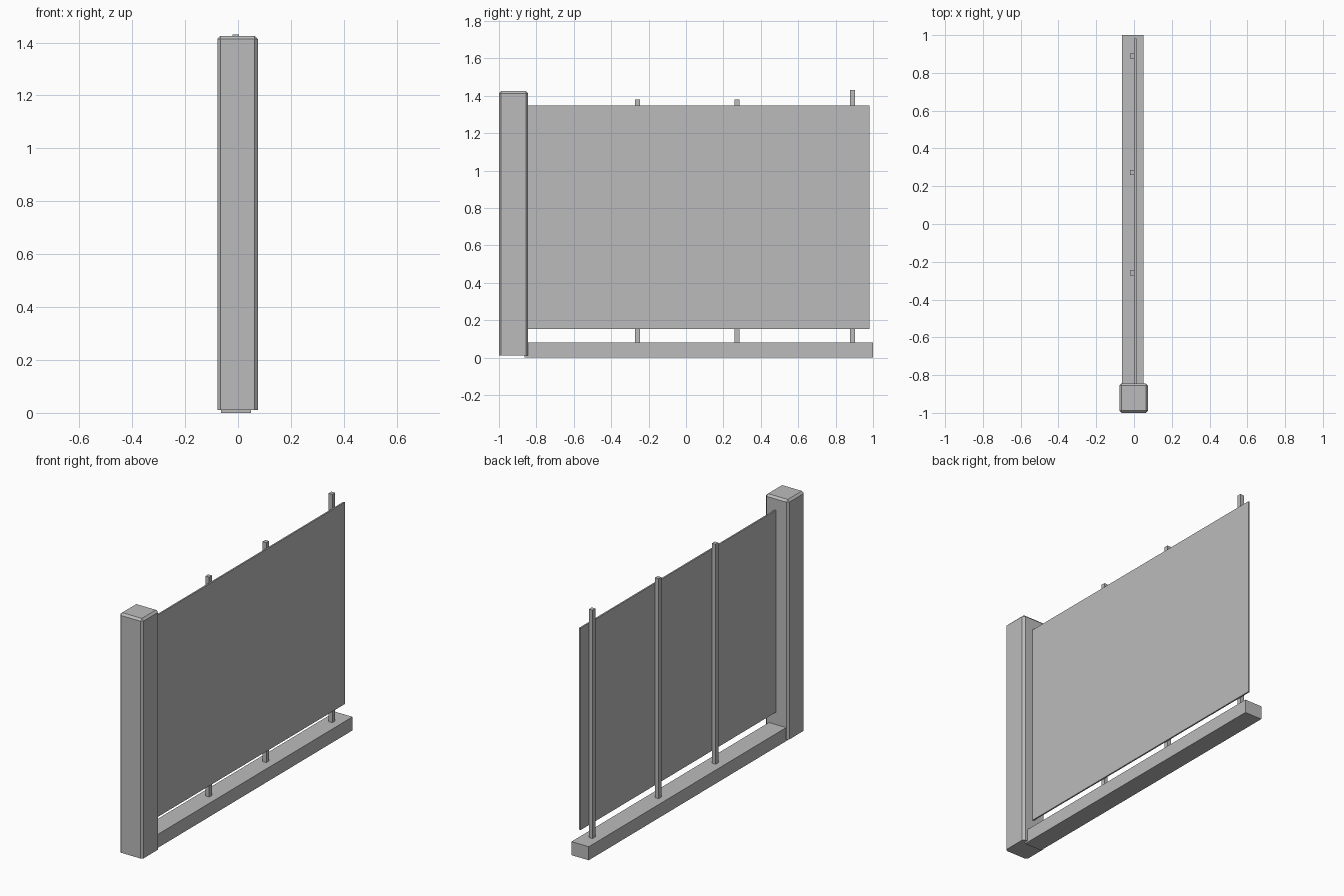
import bpy
import bmesh

cube = bpy.data.objects.get("Cube")
if cube:
    bpy.data.objects.remove(cube, do_unlink=True)

# One plain grey for every part
grey = bpy.data.materials.new("plain grey")
grey.use_nodes = True
colour = (0.5, 0.5, 0.5, 1)
grey.diffuse_color = colour
grey.node_tree.nodes["Principled BSDF"].inputs["Base Color"].default_value = colour


def box(name, x, y, z, chamfer=0):
    """Box between (min, max) pairs; chamfer cuts every edge except the bottom ones."""
    bm = bmesh.new()
    bmesh.ops.create_cube(bm, size=1)
    for v in bm.verts:
        v.co = [r[0] if c < 0 else r[1] for c, r in zip(v.co, (x, y, z))]
    if chamfer:
        edges = [e for e in bm.edges if max(v.co.z for v in e.verts) > z[0] + chamfer]
        bmesh.ops.bevel(bm, geom=edges, offset=chamfer, segments=1,
                        affect='EDGES', profile=0.5)
    mesh = bpy.data.meshes.new(name)
    bm.to_mesh(mesh)
    bm.free()
    mesh.materials.append(grey)
    obj = bpy.data.objects.new(name, mesh)
    bpy.context.collection.objects.link(obj)
    return obj


# Thick end pillar with chamfered edges
box("end_pillar", (-0.078, 0.075), (-1.0, -0.844), (0.01, 1.425), chamfer=0.012)

# Low plinth and thin fence sheet
box("base_plinth", (-0.064, 0.049), (-0.863, 1.0), (0, 0.08))
box("fence_panel", (0.003, 0.012), (-0.85, 0.981), (0.153, 1.347))

# Slim posts behind the sheet, the last one taller
for i, (y, top) in enumerate([(-0.26, 1.38), (0.273, 1.38), (0.89, 1.43)]):
    box(f"support_post_{i + 1}", (-0.021, 0.003), (y - 0.013, y + 0.013), (0.08, top))
